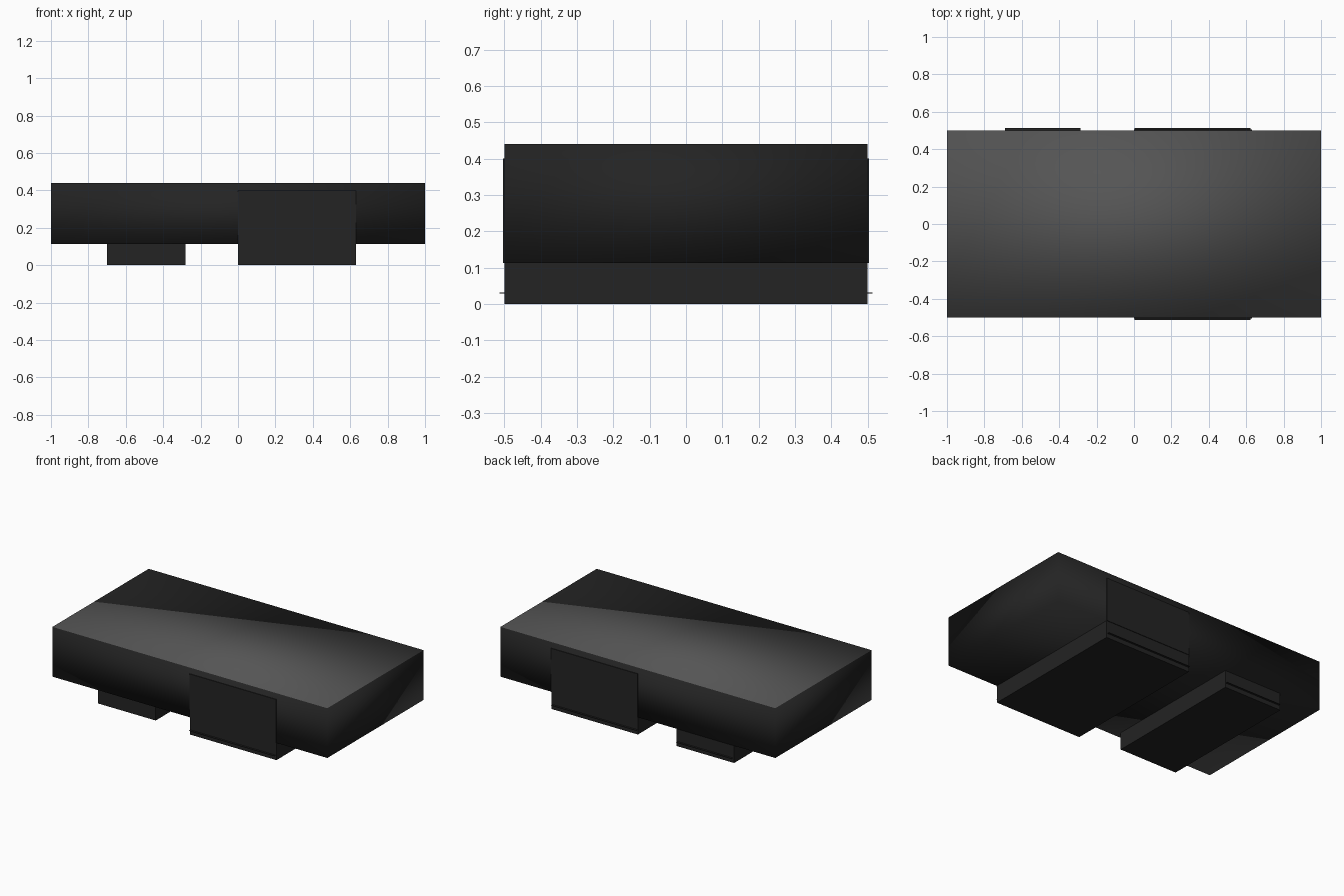
import bpy

if "Cube" in bpy.data.objects:
    bpy.data.objects.remove(bpy.data.objects["Cube"])


def colour(name, v):
    m = bpy.data.materials.new(name)
    m.diffuse_color = (v, v, v, 1.0)
    m.use_nodes = True
    m.node_tree.nodes["Principled BSDF"].inputs["Base Color"].default_value = m.diffuse_color
    return m


black = colour("near_black", 0.017)
grey = colour("top_grey", 0.09)


def block(name, x0, x1, y0, y1, z0, z1, smooth=False):
    """Axis-aligned box given by its limits."""
    bpy.ops.mesh.primitive_cube_add(
        size=1, location=((x0 + x1) / 2, (y0 + y1) / 2, (z0 + z1) / 2))
    ob = bpy.context.object
    ob.name = name
    ob.scale = (x1 - x0, y1 - y0, z1 - z0)
    bpy.ops.object.transform_apply(location=False, rotation=False, scale=True)
    ob.data.materials.append(black)
    if smooth:
        bpy.ops.object.shade_smooth()
    return ob


# Main slab: soft shading, dark sides and a lighter top
slab = block("slab", -1, 1, -0.5, 0.5, 0.113, 0.44, smooth=True)
slab.data.materials.append(grey)
for face in slab.data.polygons:
    if face.normal.z > 0.9:
        face.material_index = 1

# Two feet under the slab; the narrow one is set back from the front
block("narrow_foot", -0.70, -0.28, -0.455, 0.5, 0, 0.113)
block("wide_foot", 0, 0.63, -0.5, 0.5, 0, 0.113)

# Thin lips sticking out near the bottom of the feet
block("narrow_foot_lip", -0.69, -0.285, 0.5, 0.513, 0.029, 0.031)
for name, side in (("front", -1), ("back", 1)):
    y0, y1 = sorted((side * 0.5, side * 0.513))
    block("wide_foot_lip_" + name, 0.003, 0.622, y0, y1, 0.029, 0.031)

# Core above the wide foot, showing as thin panels front and back
block("wide_foot_core", 0, 0.63, -0.504, 0.504, 0.113, 0.40)
